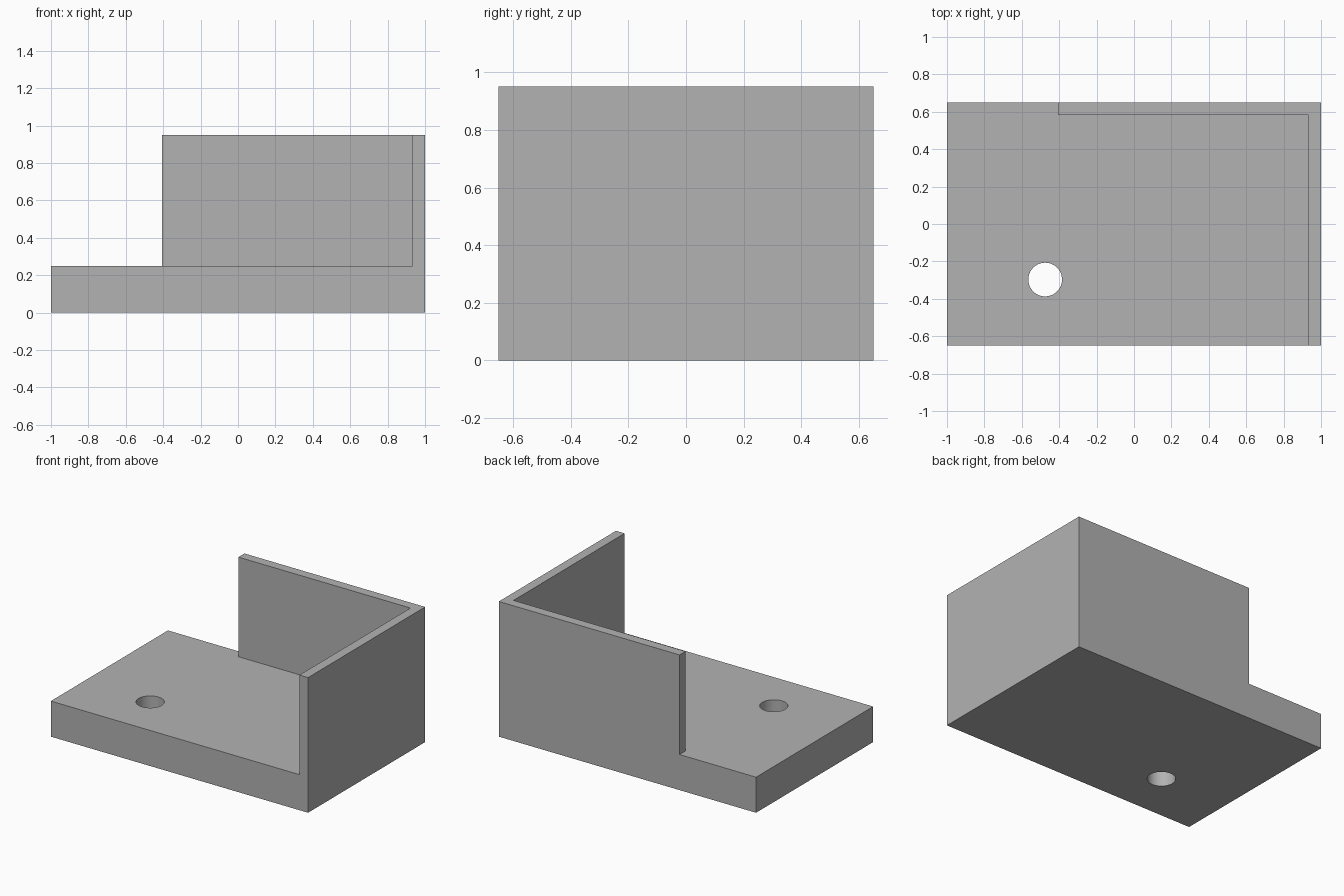
import bpy
import bmesh
import math

cube = bpy.data.objects.get("Cube")
if cube:
    bpy.data.objects.remove(cube, do_unlink=True)

HALF_X, HALF_Y = 1.0, 0.65
BASE_TOP, WALL_TOP = 0.25, 0.95
WALL = 0.067
BACK_WALL_END = -0.405

grey = bpy.data.materials.new("plain grey")
grey.use_nodes = True
grey.diffuse_color = (0.448, 0.448, 0.448, 1)
grey.node_tree.nodes["Principled BSDF"].inputs["Base Color"].default_value = grey.diffuse_color


def prism(name, outline, z0, z1):
    """Extrude a flat outline from z0 up to z1."""
    bm = bmesh.new()
    face = bm.faces.new([bm.verts.new((x, y, z0)) for x, y in outline])
    top = bmesh.ops.extrude_face_region(bm, geom=[face])["geom"]
    verts = [v for v in top if isinstance(v, bmesh.types.BMVert)]
    bmesh.ops.translate(bm, verts=verts, vec=(0, 0, z1 - z0))
    bmesh.ops.recalc_face_normals(bm, faces=bm.faces)
    mesh = bpy.data.meshes.new(name)
    bm.to_mesh(mesh)
    bm.free()
    mesh.materials.append(grey)
    obj = bpy.data.objects.new(name, mesh)
    bpy.context.collection.objects.link(obj)
    return obj


def combine(target, tool, operation):
    """Apply a boolean to the target and discard the tool."""
    tool.hide_render = True
    mod = target.modifiers.new(operation.lower(), "BOOLEAN")
    mod.operation = operation
    mod.solver = "EXACT"
    mod.object = tool
    bpy.context.view_layer.objects.active = target
    bpy.ops.object.modifier_apply(modifier=mod.name)
    bpy.data.objects.remove(tool, do_unlink=True)


# Base plate
bracket = prism("bracket", [(-HALF_X, -HALF_Y), (HALF_X, -HALF_Y),
                            (HALF_X, HALF_Y), (-HALF_X, HALF_Y)], 0, BASE_TOP)

# L-shaped wall along the left side and part of the back, sunk into the plate
inner_x, inner_y = HALF_X - WALL, HALF_Y - WALL
wall = prism("corner_wall", [(HALF_X, -HALF_Y), (HALF_X, HALF_Y),
                             (BACK_WALL_END, HALF_Y), (BACK_WALL_END, inner_y),
                             (inner_x, inner_y), (inner_x, -HALF_Y)], 0, WALL_TOP)
combine(bracket, wall, "UNION")

# Round through hole
SIDES, RADIUS = 64, 0.09
circle = [(-0.475 + RADIUS * math.cos(math.tau * i / SIDES),
           -0.297 + RADIUS * math.sin(math.tau * i / SIDES)) for i in range(SIDES)]
combine(bracket, prism("hole_cutter", circle, -0.1, BASE_TOP + 0.1), "DIFFERENCE")

# Merge coplanar faces and smooth only the bore
bm = bmesh.new()
bm.from_mesh(bracket.data)
bmesh.ops.remove_doubles(bm, verts=bm.verts, dist=1e-5)
bmesh.ops.dissolve_limit(bm, angle_limit=math.radians(1), verts=bm.verts, edges=bm.edges)
bm.to_mesh(bracket.data)
bm.free()
bpy.ops.object.select_all(action="DESELECT")
bracket.select_set(True)
bpy.context.view_layer.objects.active = bracket
bpy.ops.object.shade_smooth_by_angle(angle=math.radians(30))
